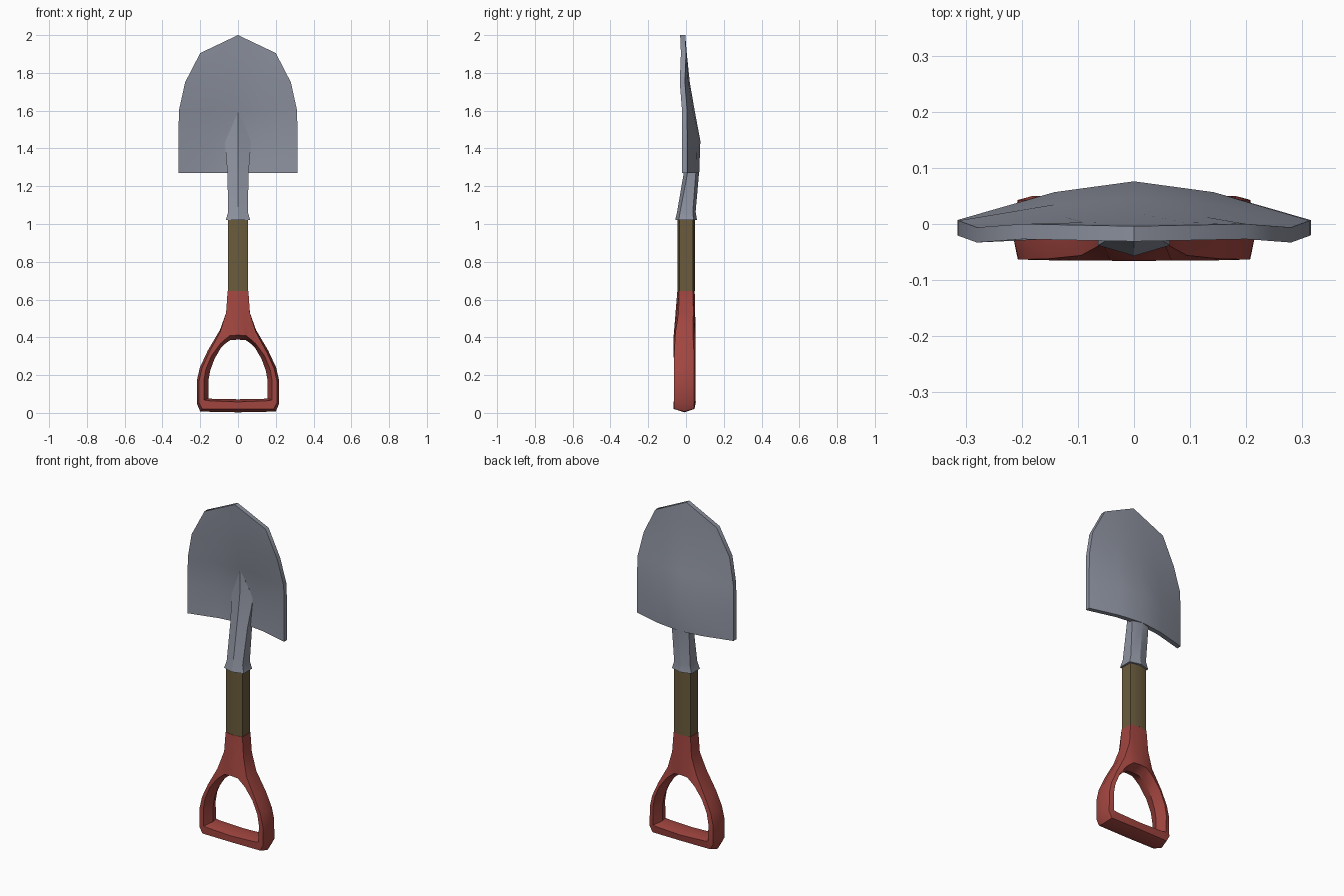
import bpy, bmesh, math
from mathutils import Vector

cube = bpy.data.objects.get("Cube")
if cube:
    bpy.data.objects.remove(cube, do_unlink=True)


def material(name, rgb):
    m = bpy.data.materials.new(name)
    m.use_nodes = True
    m.diffuse_color = (*rgb, 1)
    m.node_tree.nodes["Principled BSDF"].inputs["Base Color"].default_value = (*rgb, 1)
    return m


steel = material("steel grey", (0.27, 0.29, 0.35))
wood = material("brown wood", (0.145, 0.105, 0.045))
red = material("red paint", (0.36, 0.06, 0.05))


def loft(name, rows, mat, wrap_row=True, wrap_loft=False, caps=False, thick=0, angle=30):
    """Skin a list of equally long point rows, optionally closed, capped or thickened."""
    bm = bmesh.new()
    grid = [[bm.verts.new(p) for p in row] for row in rows]
    n, k = len(rows), len(rows[0])
    for i in range(n if wrap_loft else n - 1):
        a, b = grid[i], grid[(i + 1) % n]
        for j in range(k if wrap_row else k - 1):
            j2 = (j + 1) % k
            bm.faces.new((a[j], a[j2], b[j2], b[j]))
    if caps:
        bm.faces.new(grid[0])
        bm.faces.new(grid[-1])
    bmesh.ops.remove_doubles(bm, verts=bm.verts[:], dist=0.0005)
    if thick:
        out = bmesh.ops.extrude_face_region(bm, geom=bm.faces[:], use_keep_orig=True)
        moved = [v for v in out["geom"] if isinstance(v, bmesh.types.BMVert)]
        bmesh.ops.translate(bm, verts=moved, vec=(0, -thick, 0))
    bmesh.ops.recalc_face_normals(bm, faces=bm.faces[:])
    mesh = bpy.data.meshes.new(name)
    bm.to_mesh(mesh)
    bm.free()
    mesh.materials.append(mat)
    ob = bpy.data.objects.new(name, mesh)
    bpy.context.collection.objects.link(ob)
    bpy.ops.object.select_all(action='DESELECT')
    ob.select_set(True)
    bpy.context.view_layer.objects.active = ob
    bpy.ops.object.shade_smooth_by_angle(angle=math.radians(angle))
    return ob


def hexagon(z, w, front, side_front, side_back, back):
    """Six-sided section with a ridge at the front and the back."""
    return [(0, front, z), (w, side_front, z), (w, side_back, z),
            (0, back, z), (-w, side_back, z), (-w, side_front, z)]


# Blade: dished sheet; height, half width, y at the middle, y at the rim
blade_rows = [(1.27, .315, .07, .007), (1.44, .315, .076, .007), (1.6, .313, .046, .006),
              (1.75, .28, .02, -.006), (1.905, .2, .004, 0), (2.0, 0, -.004, -.004)]
rows = [[(w * t, mid + (rim - mid) * abs(t) ** 1.6, z) for t in (-1, -.45, 0, .45, 1)]
        for z, w, mid, rim in blade_rows]
loft("blade", rows, steel, wrap_row=False, thick=.027, angle=40)

# Socket: flared collar running up into a pointed rib on the blade
loft("socket", [hexagon(1.02, .055, -.045, -.035, .035, .047),
                hexagon(1.022, .064, -.057, -.038, .04, .058),
                hexagon(1.065, .052, -.047, -.031, .036, .051),
                hexagon(1.27, .056, -.012, .008, .052, .069),
                hexagon(1.44, .07, .016, .042, .058, .06),
                hexagon(1.595, 0, .02, .02, .02, .02)], steel, caps=False)

# Shaft
loft("shaft", [hexagon(z, .053, -.045, -.035, .036, .047) for z in (.645, 1.03)], wood, caps=True)

# Grip: D-shaped ring; outer x, z, inner x, z, outer half depth, rim half depth
grip = [(0, .645, 0, .388, .046, .058), (.055, .645, .042, .385, .037, .058),
        (.063, .53, .068, .366, .039, .058), (.095, .44, .09, .345, .046, .058),
        (.16, .33, .125, .285, .052, .058), (.202, .24, .147, .225, .053, .057),
        (.218, .17, .157, .17, .053, .057), (.218, .05, .157, .078, .053, .057),
        (.2, .007, .145, .075, .053, .057), (0, .003, 0, .072, .055, .059)]


def section(ox, oz, ix, iz, depth, rim):
    """Ring section: outer ridge, outer edges, inner edges and hole ridge."""
    o, i = Vector((ox, oz)), Vector((ix, iz))
    d = (i - o).normalized()
    low = .018 if oz < .02 else .012
    edge = o + d * (low if oz < .5 else 0)
    lip = i - d * (.014 if oz < .02 else .024)
    c = -.01 if oz < .5 else 0
    lip_c = -.007
    return [(o.x, c, o.y), (edge.x, c - depth, edge.y), (lip.x, lip_c - rim, lip.y),
            (i.x, lip_c, i.y), (lip.x, lip_c + rim, lip.y), (edge.x, c + depth, edge.y)]


right = [section(*g) for g in grip]
left = [[(-x, y, z) for x, y, z in s] for s in right[-2:0:-1]]
loft("grip", right + left, red, wrap_loft=True, angle=35)
